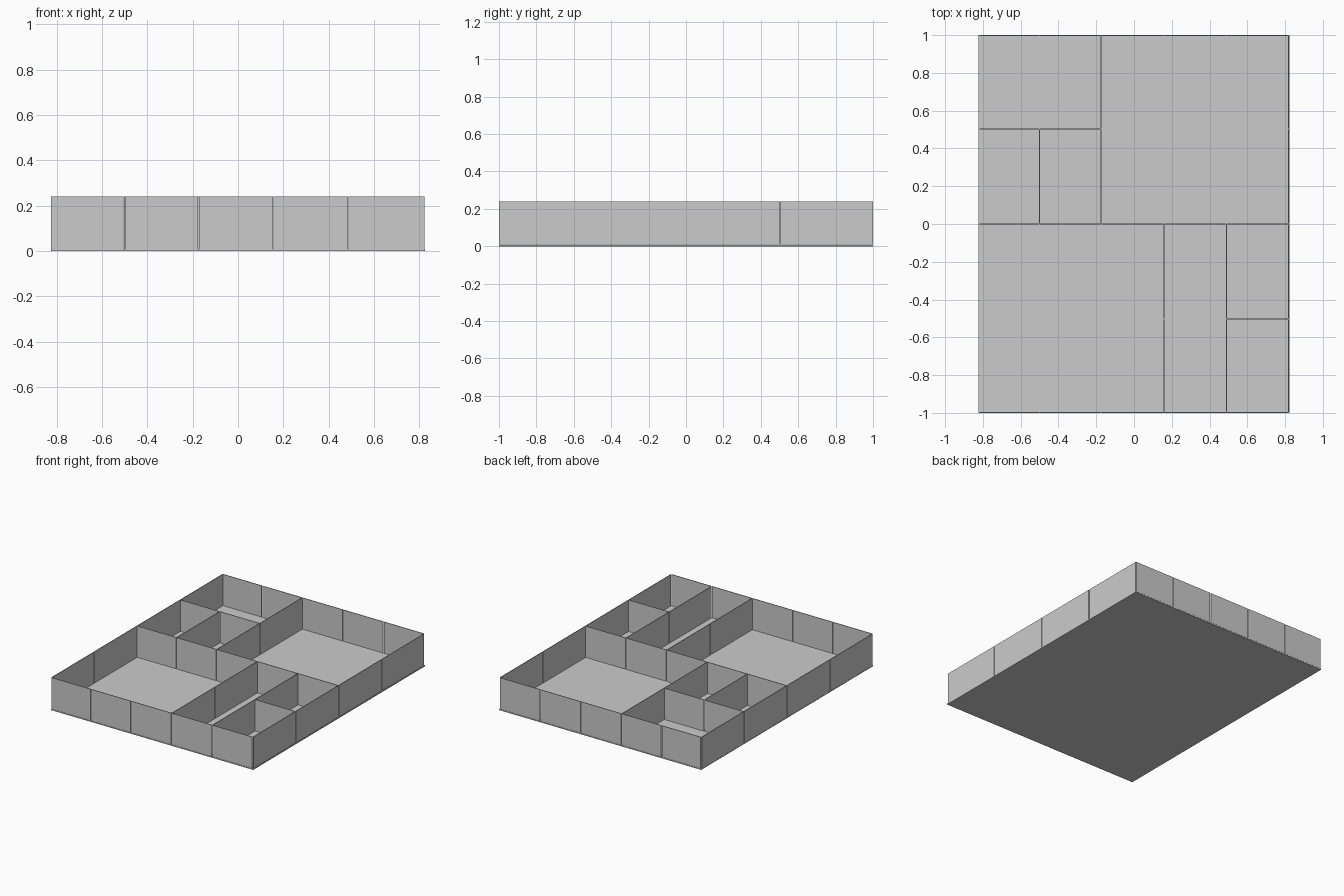
import bpy

if "Cube" in bpy.data.objects:
    bpy.data.objects.remove(bpy.data.objects["Cube"])

# Grid lines of the tray: 5 columns by 4 rows of cells
XS = [-0.822, -0.501, -0.174, 0.158, 0.489, 0.819]
YS = [-0.997, -0.502, 0.0, 0.502, 0.997]
Z0, Z1 = 0.009, 0.24      # wall bottom and top
T = 0.005                 # wall thickness
GAP = 0.003               # clearance at each panel end


def box(name, x0, x1, y0, y1, z0, z1):
    bpy.ops.mesh.primitive_cube_add(
        size=1, location=((x0 + x1) / 2, (y0 + y1) / 2, (z0 + z1) / 2))
    ob = bpy.context.object
    ob.name = name
    ob.scale = (x1 - x0, y1 - y0, z1 - z0)
    bpy.ops.object.transform_apply(location=False, rotation=False, scale=True)
    return ob


def wall_along_x(name, line, columns):
    """One slotted panel per cell on a y grid line."""
    y = YS[line]
    for c in columns:
        box(name, XS[c] + GAP, XS[c + 1] - GAP, y - T / 2, y + T / 2, Z0, Z1)


def wall_along_y(name, line, rows):
    """One slotted panel per cell on an x grid line."""
    x = XS[line]
    for r in rows:
        box(name, x - T / 2, x + T / 2, YS[r] + GAP, YS[r + 1] - GAP, Z0, Z1)


# Floor plate
box("floor", -0.824, 0.824, -1, 1, 0, 0.008)

# Outer walls
wall_along_x("front_wall", 0, range(5))
wall_along_x("back_wall", 4, range(5))
wall_along_y("left_wall", 0, range(4))
wall_along_y("right_wall", 5, range(4))

# Middle divider across the full width
wall_along_x("middle_divider", 2, range(5))

# Dividers of the back left compartments
wall_along_y("back_long_divider", 2, (2, 3))
wall_along_y("back_short_divider", 1, (2,))
wall_along_x("back_cross_divider", 3, (0, 1))

# Dividers of the front right compartments
wall_along_y("front_long_divider", 3, (0, 1))
wall_along_y("front_side_divider", 4, (0, 1))
wall_along_x("front_cross_divider", 1, (4,))
